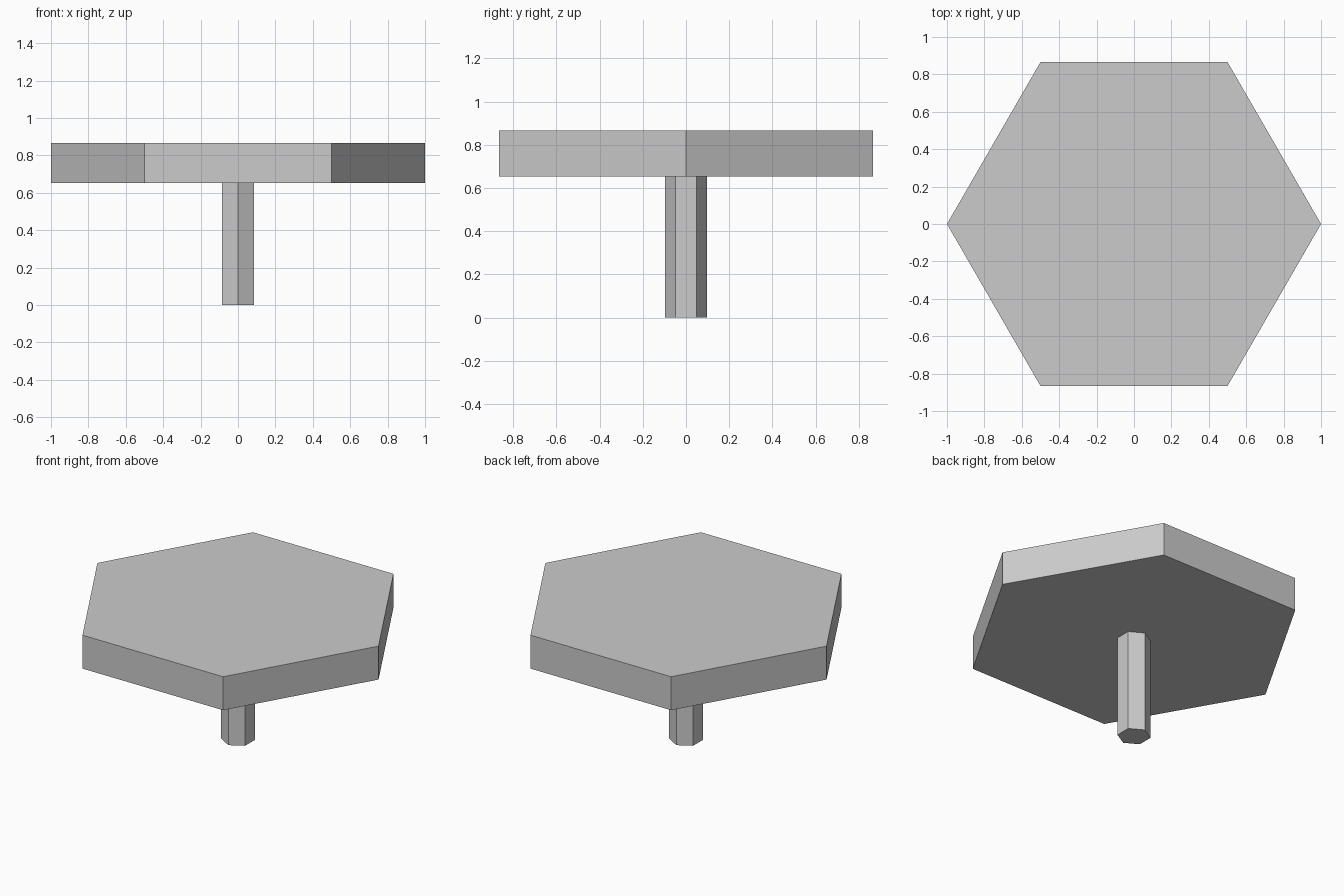
import bpy
from math import radians

cube = bpy.data.objects.get("Cube")
if cube:
    bpy.data.objects.remove(cube, do_unlink=True)

# Single plain colour
grey = bpy.data.materials.new("light grey")
grey.use_nodes = True
colour = (0.6, 0.6, 0.6, 1)
grey.diffuse_color = colour
bsdf = next(n for n in grey.node_tree.nodes if n.type == "BSDF_PRINCIPLED")
bsdf.inputs["Base Color"].default_value = colour


def hex_prism(name, radius, bottom, top, turn=0):
    """Upright six-sided prism; untwisted, its corners point along y."""
    bpy.ops.mesh.primitive_cylinder_add(
        vertices=6, radius=radius, depth=top - bottom,
        location=(0, 0, (bottom + top) / 2), rotation=(0, 0, radians(turn)))
    obj = bpy.context.object
    obj.name = name
    obj.data.materials.append(grey)
    return obj


# Wide hexagonal slab, corners along x
hex_prism("table_top", 1.0, 0.652, 0.867, turn=30)

# Slim hexagonal post, corners along y
hex_prism("centre_post", 0.098, 0.0, 0.652)
